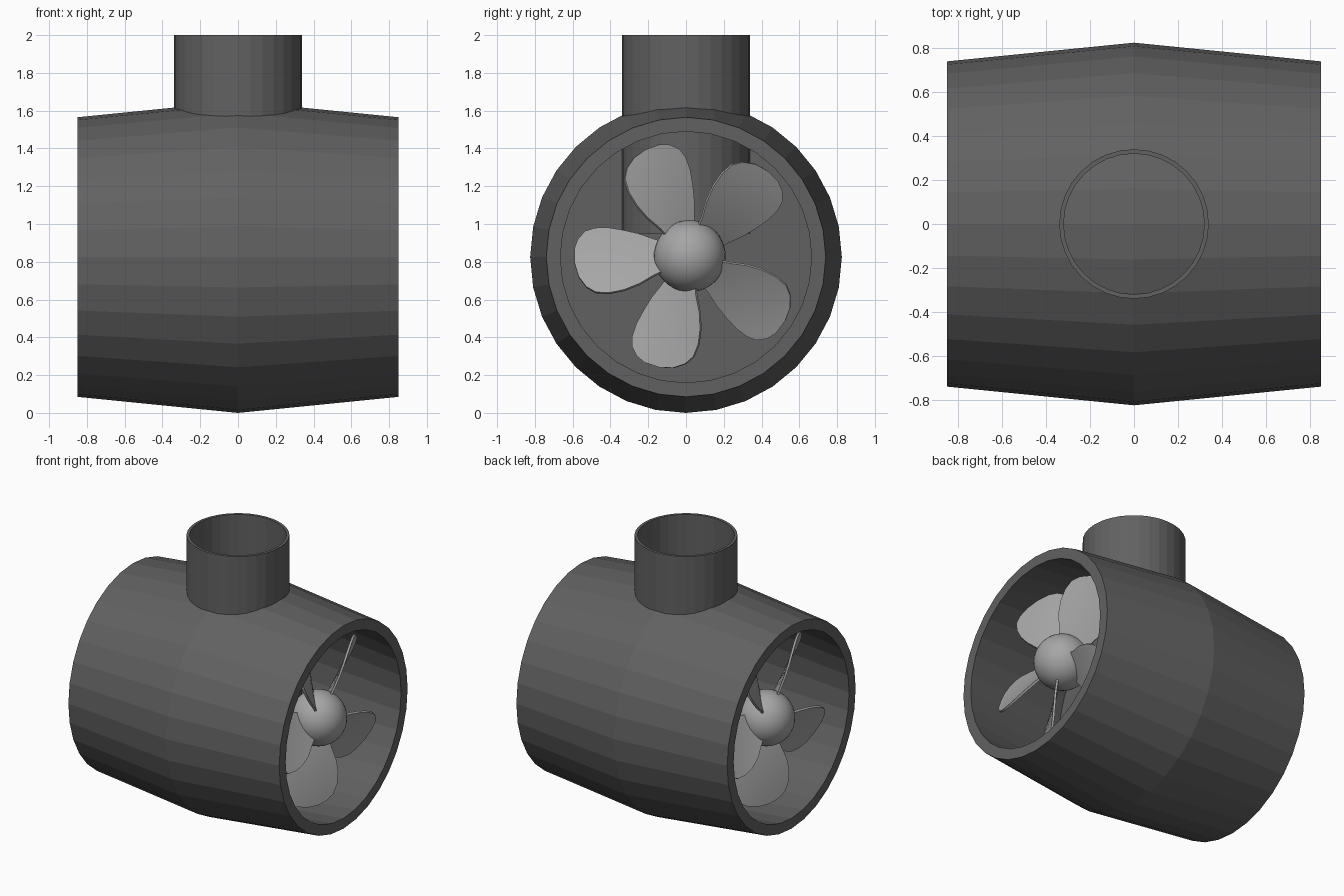
import bpy, bmesh
from math import sin, cos, pi, radians
from mathutils import Matrix, Vector

cube = bpy.data.objects.get("Cube")
if cube:
    bpy.data.objects.remove(cube, do_unlink=True)

AXIS_Z = 0.825


def material(name, grey):
    mat = bpy.data.materials.new(name)
    mat.use_nodes = True
    colour = (grey, grey, grey, 1)
    mat.diffuse_color = colour
    bsdf = mat.node_tree.nodes["Principled BSDF"]
    bsdf.inputs["Base Color"].default_value = colour
    bsdf.inputs["Roughness"].default_value = 0.6
    return mat


dark = material("dark grey", 0.12)
light = material("light grey", 0.38)


def add_object(name, bm, mat, matrix=Matrix(), smooth=False):
    bmesh.ops.recalc_face_normals(bm, faces=bm.faces)
    for f in bm.faces:
        f.smooth = smooth
    mesh = bpy.data.meshes.new(name)
    bm.to_mesh(mesh)
    bm.free()
    mesh.materials.append(mat)
    obj = bpy.data.objects.new(name, mesh)
    obj.matrix_world = matrix
    bpy.context.collection.objects.link(obj)
    return obj


def lathe(name, profile, mat, matrix, sides=32):
    """Spin a closed (radius, height) profile about the local z axis."""
    bm = bmesh.new()
    rings = [[bm.verts.new((r * cos(2 * pi * i / sides), r * sin(2 * pi * i / sides), h))
              for i in range(sides)] for r, h in profile]
    for a, b in zip(rings, rings[1:] + rings[:1]):
        for i in range(sides):
            j = (i + 1) % sides
            bm.faces.new((a[i], a[j], b[j], b[i]))
    return add_object(name, bm, mat, matrix)


def cylinder(name, radius, length, mat, matrix, sides=32):
    bm = bmesh.new()
    bmesh.ops.create_cone(bm, cap_ends=True, segments=sides,
                          radius1=radius, radius2=radius, depth=length)
    return add_object(name, bm, mat, matrix)


# Tunnel housing, dividing wall and upright pipe
along_x = Matrix.Translation((0, 0, AXIS_Z)) @ Matrix.Rotation(pi / 2, 4, 'Y')
lathe("tunnel_housing", [(0.74, -0.85), (0.825, 0), (0.74, 0.85),
                         (0.665, 0.85), (0.75, 0), (0.665, -0.85)], dark, along_x)
cylinder("dividing_wall", 0.76, 0.04, dark, along_x)
lathe("upright_pipe", [(0.34, 0.95), (0.34, 2), (0.32, 2), (0.32, 0.95)], dark, Matrix())

# Blade stations: radius, trailing offset, leading offset, as seen along the axis
STATIONS = [(0.12, -0.07, 0.07), (0.19, -0.10, 0.09), (0.27, -0.145, 0.12),
            (0.35, -0.175, 0.14), (0.43, -0.19, 0.155), (0.5, -0.185, 0.155),
            (0.55, -0.155, 0.14), (0.59, -0.10, 0.10), (0.61, -0.03, 0.05)]
BLADE_ANGLES = [181, 110, 45, -37, -108]


def blade(name, angle, placement):
    bm = bmesh.new()
    outward = Vector((0, cos(angle), sin(angle)))
    clockwise = Vector((0, sin(angle), -cos(angle)))
    rows = []
    for r, lo, hi in STATIONS:
        slope = sin(radians(44 - 30 * r)) / cos(radians(44 - 30 * r))
        row = []
        for k in range(7):
            s = lo + (hi - lo) * k / 6
            row.append(bm.verts.new(outward * r + clockwise * s - Vector((s * slope, 0, 0))))
        rows.append(row)
    for a, b in zip(rows, rows[1:]):
        for k in range(6):
            bm.faces.new((a[k], a[k + 1], b[k + 1], b[k]))
    obj = add_object(name, bm, light, placement, smooth=True)
    solid = obj.modifiers.new("thickness", 'SOLIDIFY')
    solid.thickness = 0.015
    solid.offset = 0
    edges = obj.modifiers.new("crisp_edges", 'EDGE_SPLIT')
    edges.split_angle = radians(40)


# A propeller in each end of the tunnel
for side, turn, roll in (("left", 0, 0), ("right", pi, radians(5))):
    place = (Matrix.Rotation(turn, 4, 'Z') @ Matrix.Translation((0.635, 0.02, AXIS_Z + 0.005))
             @ Matrix.Rotation(roll, 4, 'X'))
    bm = bmesh.new()
    bmesh.ops.create_uvsphere(bm, u_segments=32, v_segments=20, radius=0.19)
    add_object(side + "_hub", bm, light, place, smooth=True)
    shaft = place @ Matrix.Translation((-0.35, 0, 0)) @ Matrix.Rotation(pi / 2, 4, 'Y')
    cylinder(side + "_shaft", 0.05, 0.56, light, shaft, 16)
    for i, degrees in enumerate(BLADE_ANGLES):
        blade(f"{side}_blade_{i + 1}", radians(degrees), place)
